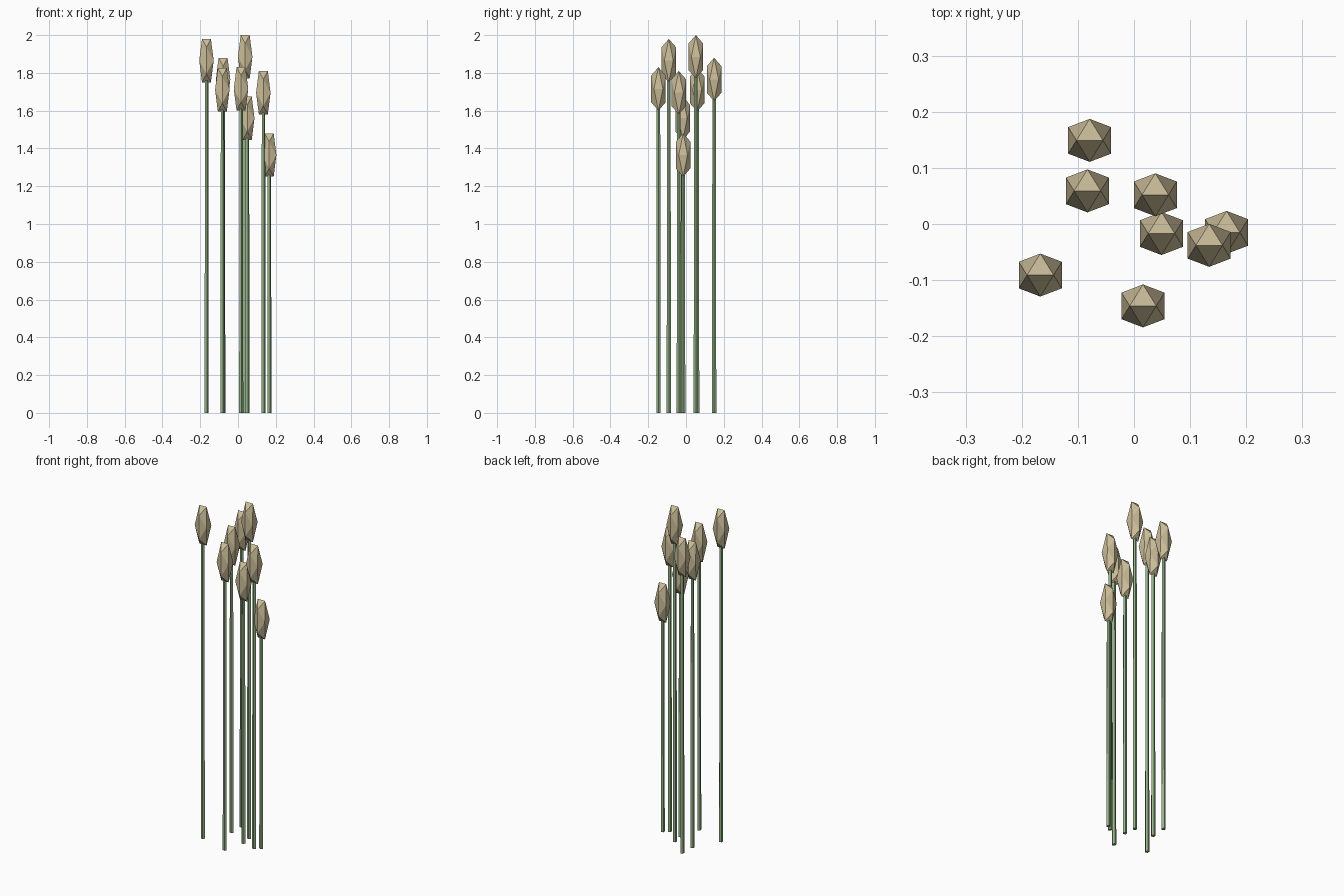
import bpy, bmesh, math
from mathutils import Vector

if "Cube" in bpy.data.objects:
    bpy.data.objects.remove(bpy.data.objects["Cube"])


def material(name, color):
    m = bpy.data.materials.new(name)
    m.diffuse_color = color
    m.use_nodes = True
    m.node_tree.nodes["Principled BSDF"].inputs["Base Color"].default_value = m.diffuse_color
    return m


GREEN = material("stem_green", (0.30, 0.45, 0.24, 1))
TAN = material("head_tan", (0.60, 0.51, 0.32, 1))
R, STRETCH = 0.045, 3.0      # seed head radius and vertical stretch
HEAD_HALF = 0.8507 * R * STRETCH


def add_object(name, bm, mat):
    bmesh.ops.recalc_face_normals(bm, faces=bm.faces)
    mesh = bpy.data.meshes.new(name)
    bm.to_mesh(mesh)
    bm.free()
    mesh.materials.append(mat)
    obj = bpy.data.objects.new(name, mesh)
    bpy.context.collection.objects.link(obj)
    return obj


def stem(name, x, y, height):
    bm = bmesh.new()
    bmesh.ops.create_cone(bm, cap_ends=True, segments=5, radius1=0.012,
                          radius2=0.01, depth=height)
    obj = add_object(name, bm, GREEN)
    obj.location = (x, y, height / 2)
    obj.rotation_euler.z = -math.pi / 2


def head(name, x, y, z):
    # icosahedron resting on an edge: three crossed golden rectangles
    t = (1 + math.sqrt(5)) / 2
    bm = bmesh.new()
    for a in (-1, 1):
        for b in (-t, t):
            for p in ((a, 0, b), (0, b, a), (b, a, 0)):
                v = Vector(p).normalized() * R
                v.z *= STRETCH
                bm.verts.new(v)
    bmesh.ops.convex_hull(bm, input=bm.verts)
    add_object(name, bm, TAN).location = (x, y, z)


# reeds: x, y, top height
REEDS = [(-0.079, 0.149, 1.88), (-0.083, 0.059, 1.825), (0.038, 0.052, 2.0),
         (0.049, -0.017, 1.675), (0.165, -0.015, 1.48), (0.134, -0.038, 1.81),
         (-0.167, -0.091, 1.98), (0.016, -0.146, 1.83)]

for i, (x, y, top) in enumerate(REEDS, 1):
    centre = top - HEAD_HALF
    stem(f"reed_stem_{i}", x, y, centre - 0.1)
    head(f"seed_head_{i}", x, y, centre)
